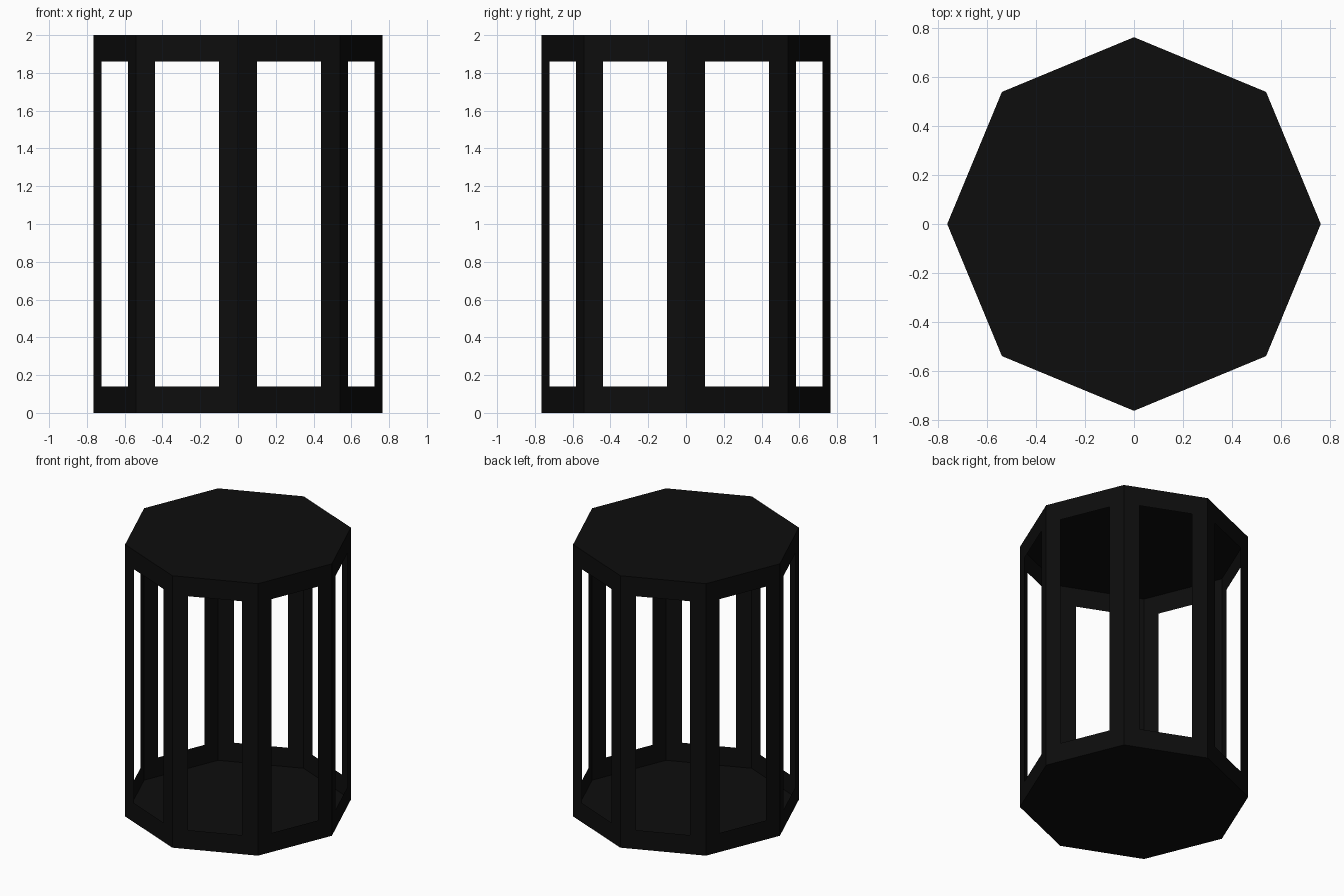
import bpy, bmesh, math
from mathutils import Matrix

if "Cube" in bpy.data.objects:
    bpy.data.objects.remove(bpy.data.objects["Cube"])

RADIUS, HEIGHT = 0.764, 2.0
POST, RAIL = 0.108, 0.14   # half post width along a side, rail height

bm = bmesh.new()
# closed octagonal drum with corners on the axes
bmesh.ops.create_cone(bm, cap_ends=True, segments=8, radius1=RADIUS, radius2=RADIUS,
                      depth=HEIGHT, matrix=Matrix.Translation((0, 0, HEIGHT / 2)))
v = bm.verts[:][0].co
offset = math.atan2(v.y, v.x) % (math.pi / 4)
bmesh.ops.rotate(bm, verts=bm.verts, matrix=Matrix.Rotation(-offset, 3, 'Z'))

# open a tall window in every side, leaving posts and rails
sides = [f for f in bm.faces if abs(f.normal.z) < 0.5]
bmesh.ops.inset_individual(bm, faces=sides, thickness=POST, use_even_offset=True)
for f in sides:
    for vert in f.verts:
        vert.co.z = RAIL if vert.co.z < HEIGHT / 2 else HEIGHT - RAIL
bmesh.ops.delete(bm, geom=sides, context='FACES_ONLY')

mesh = bpy.data.meshes.new("octagonal_cage")
bm.to_mesh(mesh)
bm.free()
cage = bpy.data.objects.new("octagonal_cage", mesh)
bpy.context.collection.objects.link(cage)

# near-black finish
mat = bpy.data.materials.new("black")
mat.diffuse_color = (0.004, 0.004, 0.004, 1)
mat.use_nodes = True
mat.node_tree.nodes["Principled BSDF"].inputs["Base Color"].default_value = mat.diffuse_color
mesh.materials.append(mat)
